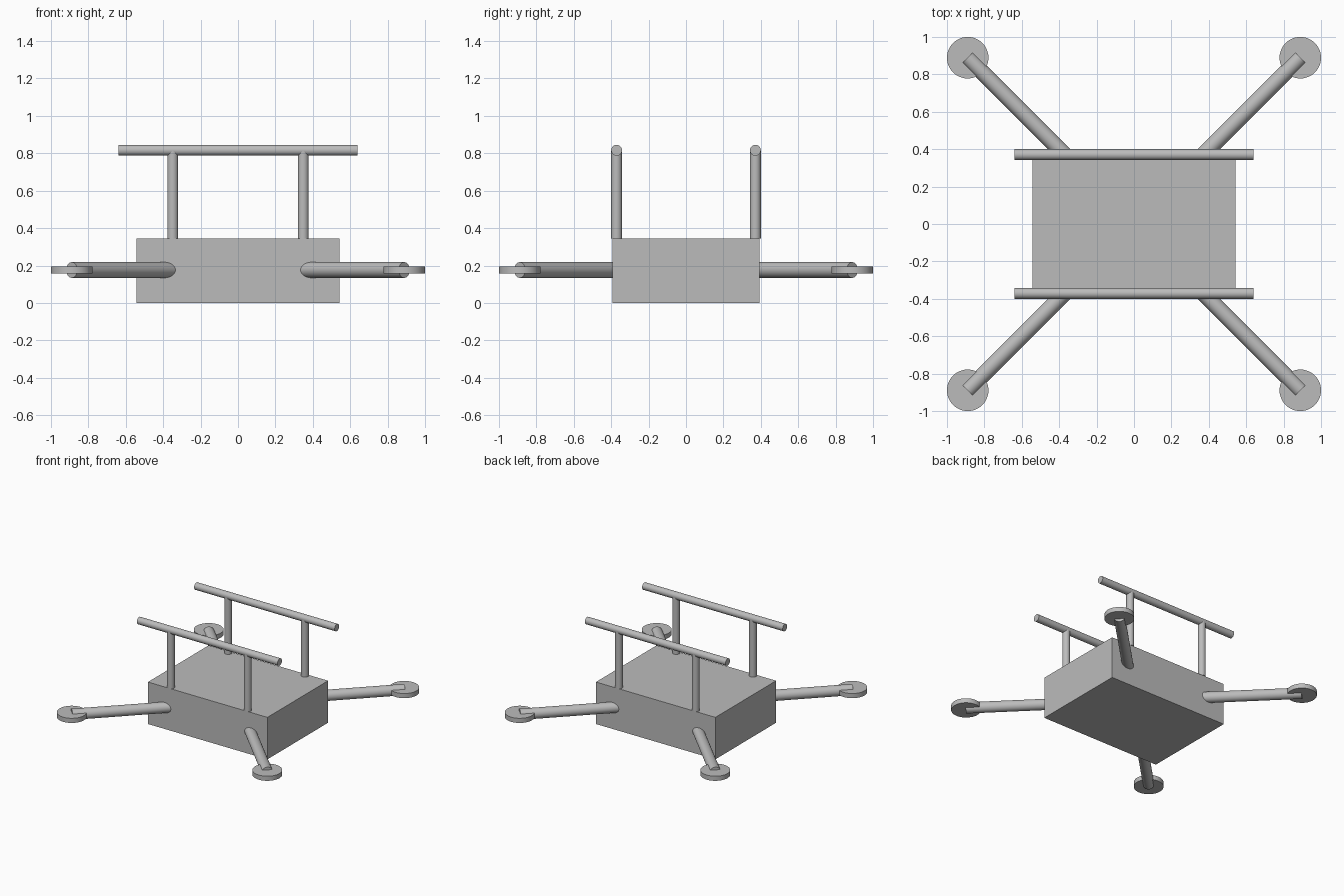
import bpy
import math
from mathutils import Vector

default = bpy.data.objects.get("Cube")
if default:
    bpy.data.objects.remove(default, do_unlink=True)

grey = bpy.data.materials.new("plain grey")
grey.use_nodes = True
colour = (0.5, 0.5, 0.5, 1)
grey.diffuse_color = colour
grey.node_tree.nodes["Principled BSDF"].inputs["Base Color"].default_value = colour


def rod(name, start, end, radius):
    """Smooth capped cylinder between two points."""
    start, end = Vector(start), Vector(end)
    axis = end - start
    bpy.ops.mesh.primitive_cylinder_add(
        vertices=48, radius=radius, depth=axis.length, location=(start + end) / 2,
        rotation=axis.to_track_quat('Z', 'Y').to_euler())
    obj = bpy.context.object
    obj.name = name
    obj.data.materials.append(grey)
    bpy.ops.object.shade_smooth_by_angle(angle=math.radians(30))
    return obj


# Body box
HEIGHT = 0.345
bpy.ops.mesh.primitive_cube_add(size=1, location=(0, 0, HEIGHT / 2))
body = bpy.context.object
body.name = "body"
body.scale = (1.086, 0.788, HEIGHT)
body.data.materials.append(grey)

ARM_Z = 0.176
TIP = 0.889
RAIL_Z = 0.816

for sy, end_name in ((-1, "front"), (1, "back")):
    y = sy * 0.371
    # Landing rail running across
    rod(f"{end_name}_rail", (-0.639, y, RAIL_Z), (0.639, y, RAIL_Z), 0.029)
    for sx, side in ((1, "left"), (-1, "right")):
        label = f"{end_name}_{side}"
        # Upright post carrying the rail
        rod(f"{label}_post", (sx * 0.349, y, HEIGHT), (sx * 0.349, y, RAIL_Z), 0.029)
        # Diagonal arm and its motor disc
        rod(f"{label}_arm", (sx * 0.3, sy * 0.3, ARM_Z), (sx * TIP, sy * TIP, ARM_Z), 0.042)
        rod(f"{label}_motor_disc", (sx * TIP, sy * TIP, ARM_Z - 0.019),
            (sx * TIP, sy * TIP, ARM_Z + 0.019), 0.111)
